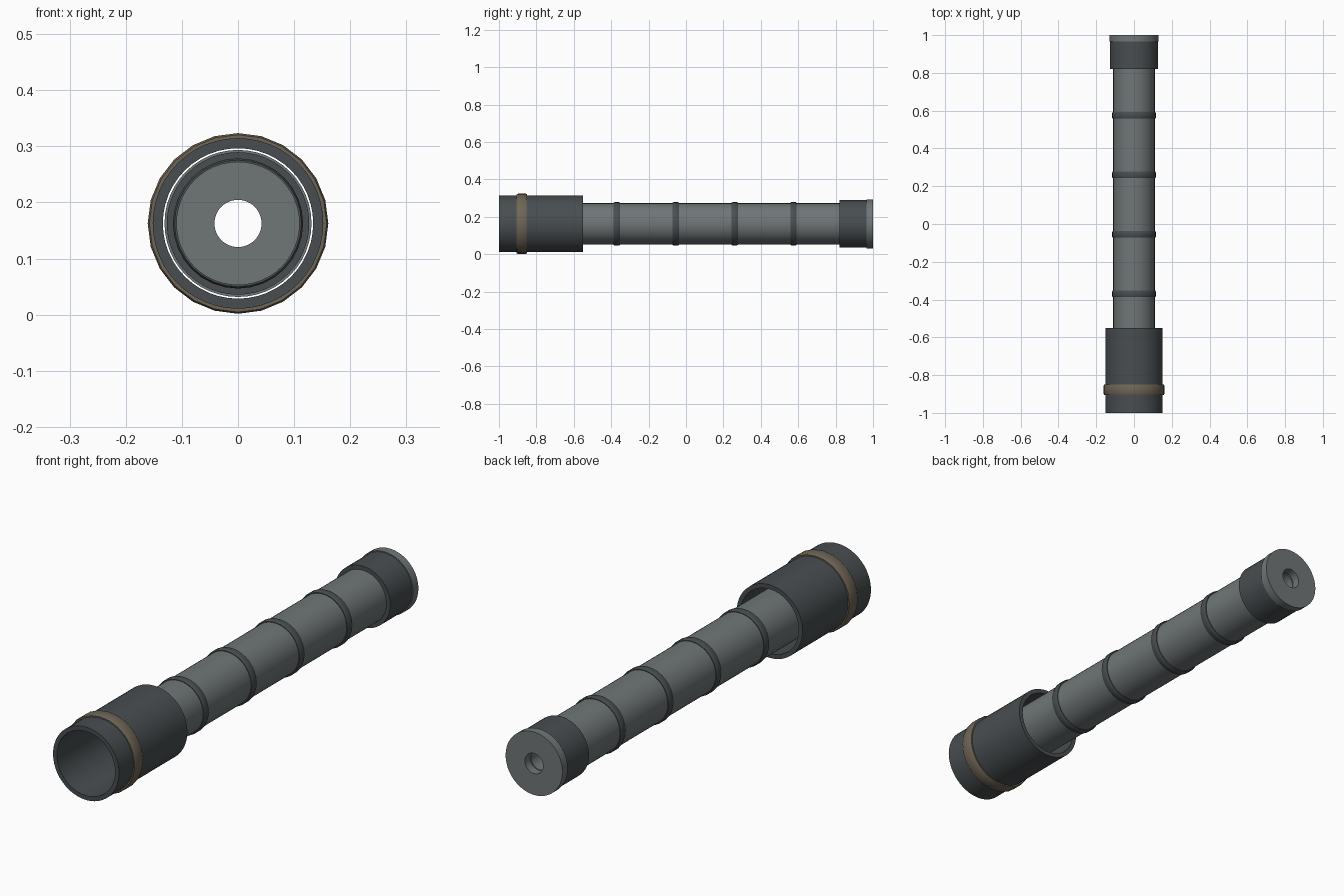
import bpy, bmesh, math

if "Cube" in bpy.data.objects:
    bpy.data.objects.remove(bpy.data.objects["Cube"])

AXIS_Z = 0.1625   # height of the tube's centre line
BORE = 0.042


def material(name, rgb):
    m = bpy.data.materials.new(name)
    m.diffuse_color = (*rgb, 1)
    m.use_nodes = True
    m.node_tree.nodes["Principled BSDF"].inputs["Base Color"].default_value = m.diffuse_color
    return m


DARK = material("dark_metal", (0.065, 0.075, 0.08))
GREY = material("grey_metal", (0.16, 0.18, 0.185))
BROWN = material("dull_brass", (0.16, 0.13, 0.095))


def lathe(name, profile, mat, sides=48):
    """Spin a closed (radius, y) profile around the long axis."""
    bm = bmesh.new()
    rings = []
    for i in range(sides):
        a = math.tau * i / sides
        rings.append([bm.verts.new((r * math.sin(a), y, AXIS_Z + r * math.cos(a)))
                      for r, y in profile])
    n = len(profile)
    for i in range(sides):
        p, q = rings[i], rings[(i + 1) % sides]
        for j in range(n):
            k = (j + 1) % n
            bm.faces.new((p[j], p[k], q[k], q[j]))
    bmesh.ops.recalc_face_normals(bm, faces=bm.faces)
    me = bpy.data.meshes.new(name)
    bm.to_mesh(me)
    bm.free()
    me.materials.append(mat)
    ob = bpy.data.objects.new(name, me)
    bpy.context.collection.objects.link(ob)
    bpy.ops.object.select_all(action='DESELECT')
    ob.select_set(True)
    bpy.context.view_layer.objects.active = ob
    bpy.ops.object.shade_smooth_by_angle(angle=math.radians(30))
    return ob


def sleeve(name, r_in, r_out, y0, y1, mat, sides=48):
    return lathe(name, [(r_in, y0), (r_out, y0), (r_out, y1), (r_in, y1)], mat, sides)


# Open front housing and its brass band
sleeve("front_housing", 0.134, 0.152, -1.0, -0.55, DARK)
lathe("brass_band", [(0.149, -0.905), (0.158, -0.905), (0.161, -0.899),
                     (0.161, -0.856), (0.158, -0.85), (0.149, -0.85)], BROWN, 24)

# Long bored tube reaching inside the housing
sleeve("main_tube", BORE, 0.11, -0.685, 0.96, GREY)

# Four evenly spaced rings on the tube
for i in range(4):
    y = -0.37 + 0.315 * i
    lathe(f"tube_ring_{i + 1}", [(0.107, y - 0.017), (0.113, y - 0.017), (0.116, y - 0.011),
                                 (0.116, y + 0.011), (0.113, y + 0.017), (0.107, y + 0.017)],
          DARK, 32)

# Rear collar and end plate
sleeve("rear_collar", 0.108, 0.127, 0.82, 0.967, DARK)
sleeve("end_plate", BORE, 0.131, 0.965, 1.0, GREY)
